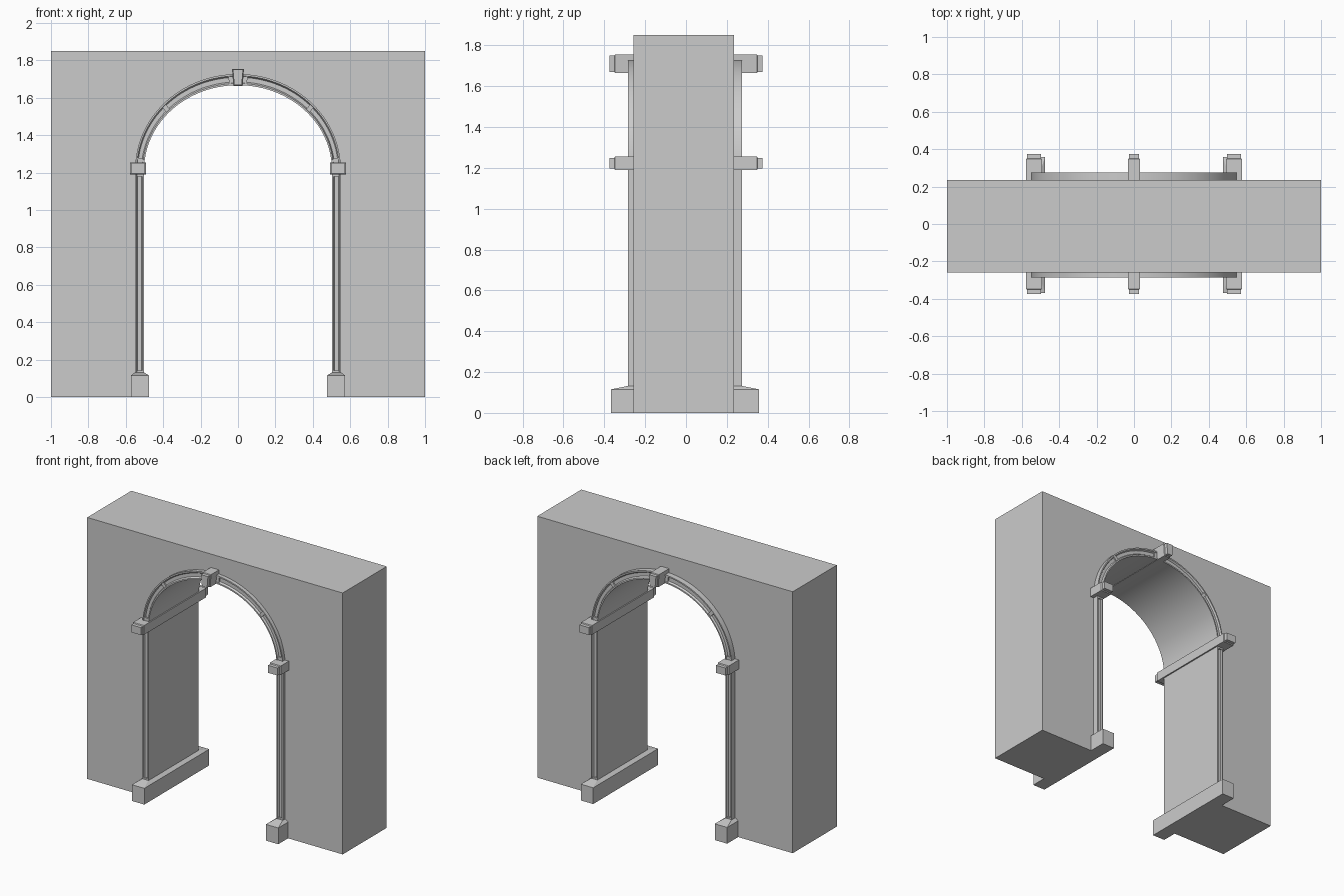
import bpy, bmesh
from math import sin, cos, pi, radians

if "Cube" in bpy.data.objects:
    bpy.data.objects.remove(bpy.data.objects["Cube"])

SPRING = 1.215            # height where the arch starts
Y0, Y1 = -0.285, 0.275    # faces of the arch lining
W = 0.048                 # width of the lining band


def finish(name, bm, smooth=False):
    bmesh.ops.recalc_face_normals(bm, faces=bm.faces)
    me = bpy.data.meshes.new(name)
    bm.to_mesh(me)
    bm.free()
    ob = bpy.data.objects.new(name, me)
    bpy.context.collection.objects.link(ob)
    if smooth:
        bpy.ops.object.select_all(action='DESELECT')
        ob.select_set(True)
        bpy.context.view_layer.objects.active = ob
        bpy.ops.object.shade_smooth_by_angle(angle=radians(25))
    return ob


def loft(name, rings, smooth=False):
    """Join closed rings of points into a capped solid."""
    bm = bmesh.new()
    vs = [[bm.verts.new(p) for p in r] for r in rings]
    n = len(rings[0])
    for a, b in zip(vs, vs[1:]):
        for i in range(n):
            j = (i + 1) % n
            bm.faces.new((a[i], a[j], b[j], b[i]))
    bm.faces.new(vs[0][::-1])
    bm.faces.new(vs[-1])
    return finish(name, bm, smooth)


def arch(t, u):
    """Point on the arch at angle t, u outward from the soffit."""
    return (0.502 + u) * cos(t), SPRING + (0.452 + u * 1.25) * sin(t)


def profile(panel, lift=0.0):
    """Band section as (u, y): plain, or with sunk panels on both faces."""
    a, b = Y0 - lift, Y1 + lift
    if not panel:
        return [(0.003, a), (W - 0.003, a), (W - 0.003, b), (0.003, b)]
    d, e, f = 0.012, 0.008, 0.014
    front = [(0, a), (e, a), (f, a + d), (W - f, a + d), (W - e, a), (W, a)]
    back = [(W, b), (W - e, b), (W - f, b - d), (f, b - d), (e, b), (0, b)]
    return front + back


def arch_piece(name, t0, t1, n, panel, lift=0.0):
    rings = []
    for i in range(n + 1):
        t = radians(t0 + (t1 - t0) * i / n)
        ring = []
        for u, y in profile(panel, lift):
            x, z = arch(t, u)
            ring.append((x, y, z))
        rings.append(ring)
    return loft(name, rings, True)


def pier_piece(name, s, z0, z1, panel, lift=0.0):
    return loft(name, [[(s * (0.502 + u), y, z) for u, y in profile(panel, lift)]
                       for z in (z0, z1)])


def through_block(name, shape, inset=0.006, tip=0.024, ends=(-0.375, 0.375)):
    """Prism along y with slightly smaller end tips; shape is an (x, z) outline."""
    cx = sum(p[0] for p in shape) / len(shape)
    cz = sum(p[1] for p in shape) / len(shape)

    def ring(y, d):
        return [(x - d * (1 if x > cx else -1), y, z - d * (1 if z > cz else -1))
                for x, z in shape]
    a, b = ends
    return loft(name, [ring(a, inset), ring(a + tip, inset), ring(a + tip + 0.004, 0),
                       ring(b - tip - 0.004, 0), ring(b - tip, inset), ring(b, inset)])


# Wall with arched opening, hidden behind the lining
bm = bmesh.new()
outline = [(0.53, 0), (1, 0), (1, 1.85), (-1, 1.85), (-1, 0), (-0.53, 0)]
outline += [arch(pi - pi * i / 48, 0.028) for i in range(49)]
face = bm.faces.new([bm.verts.new((x, -0.258, z)) for x, z in outline])
ext = bmesh.ops.extrude_face_region(bm, geom=[face])
bmesh.ops.translate(bm, vec=(0, 0.493, 0),
                    verts=[v for v in ext['geom'] if isinstance(v, bmesh.types.BMVert)])
finish("wall", bm, True)

# Arch lining with sunk panels, and the plain dividers in it
arch_piece("arch_lining", 0, 180, 56, True)
for t in (6, 43, 86, 94, 137, 174):
    arch_piece("arch_divider", t - 1.4, t + 1.4, 2, False, -0.003)

for s in (1, -1):
    # Jamb lining, with plain top and bottom ends
    pier_piece("jamb_lining", s, 0.1, SPRING, True)
    pier_piece("jamb_cap", s, 1.178, 1.2, False, -0.002)
    pier_piece("jamb_foot", s, 0.1, 0.142, False, -0.002)

    # Impost block running through the opening
    through_block("impost", [(s * 0.492, 1.19), (s * 0.578, 1.19),
                             (s * 0.578, 1.255), (s * 0.492, 1.255)])

    # Plinth with sloped top
    def ring(x0, x1, y0, y1, z):
        return [(s * x0, y0, z), (s * x1, y0, z), (s * x1, y1, z), (s * x0, y1, z)]
    loft("plinth", [ring(0.476, 0.573, -0.368, 0.358, 0),
                    ring(0.476, 0.573, -0.368, 0.358, 0.115),
                    ring(0.501, 0.551, -0.29, 0.28, 0.131)])

# Keystone, slightly wedge shaped
through_block("keystone", [(-0.025, 1.664), (0.025, 1.664), (0.032, 1.755), (-0.032, 1.755)],
              inset=0.005)
